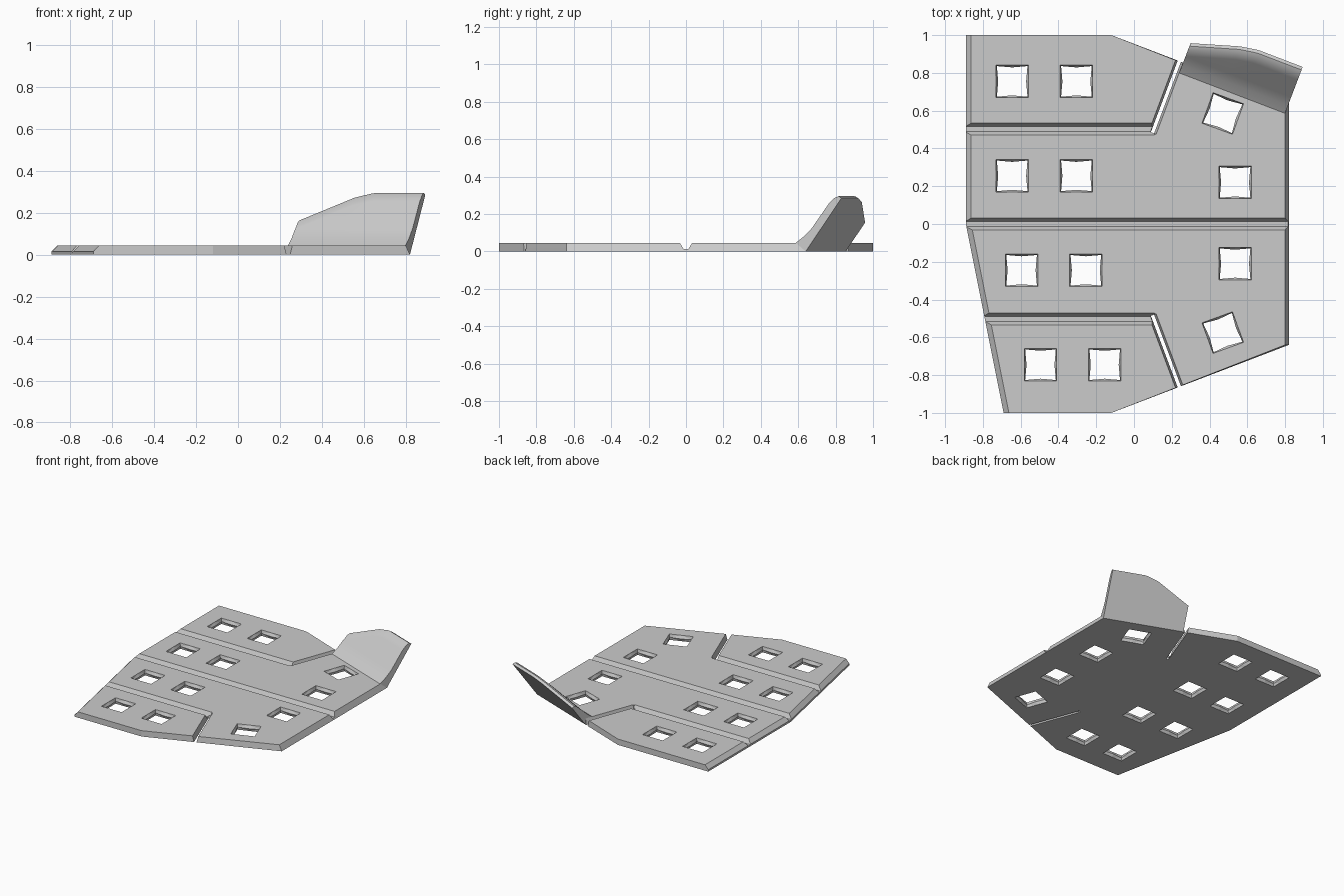
import bpy, bmesh, math
from mathutils import Vector, Matrix

if "Cube" in bpy.data.objects:
    bpy.data.objects.remove(bpy.data.objects["Cube"])

T = 0.045  # plate thickness

grey = bpy.data.materials.new("mid grey")
grey.diffuse_color = (0.6, 0.6, 0.6, 1)
grey.use_nodes = True
grey.node_tree.nodes["Principled BSDF"].inputs["Base Color"].default_value = grey.diffuse_color


def loft(name, rings):
    """Closed solid skinned through rings of equal point count."""
    bm = bmesh.new()
    vs = [[bm.verts.new(p) for p in r] for r in rings]
    n = len(rings[0])
    for a, b in zip(vs, vs[1:]):
        for i in range(n):
            j = (i + 1) % n
            bm.faces.new((a[i], a[j], b[j], b[i]))
    bm.faces.new(vs[0])
    bm.faces.new(vs[-1])
    bmesh.ops.recalc_face_normals(bm, faces=bm.faces)
    me = bpy.data.meshes.new(name)
    bm.to_mesh(me)
    bm.free()
    ob = bpy.data.objects.new(name, me)
    bpy.context.collection.objects.link(ob)
    me.materials.append(grey)
    return ob


def channel(p, q, w0, w1, z0):
    """Trapezoid cutter running from p to q: half width w0 at z0, w1 at the plate top."""
    p, q = Vector((*p, 0)), Vector((*q, 0))
    d = (q - p).normalized()
    side = Vector((d.y, -d.x, 0))
    k = (w1 - w0) / (T - z0)
    lo, hi = z0, T + 0.02
    prof = [(-(w0), lo), (w0, lo), (w0 + k * (hi - lo), hi), (-(w0 + k * (hi - lo)), hi)]
    return loft("channel_cutter", [[c + side * s + Vector((0, 0, z)) for s, z in prof] for c in (p, q)])


def hole(x, y, deg):
    """Square hole cutter whose walls bulge slightly inward at mid height."""
    m = Matrix.Translation((x, y, 0)) @ Matrix.Rotation(math.radians(deg), 4, 'Z')

    def ring(z, corner, mid):
        pts = []
        for i in range(4):
            r = Matrix.Rotation(i * math.pi / 2, 4, 'Z')
            pts += [m @ r @ Vector((corner, corner, z)), m @ r @ Vector((0, mid, z))]
        return pts
    ob = loft("hole_cutter", [ring(-0.02, .085, .085), ring(0, .085, .085), ring(.022, .081, .074),
                              ring(T, .086, .086), ring(T + .02, .086, .086)])
    bm = bmesh.new()
    bm.from_mesh(ob.data)
    bmesh.ops.triangulate(bm, faces=bm.faces)
    bm.to_mesh(ob.data)
    bm.free()
    return ob


# plate: outline with per-point top inset for the bevelled left and right ends
outline = [(-.89, 1, .028), (-.12, 1, 0), (.82, .64, -.02), (.82, -.64, -.02),
           (-.12, -1, 0), (-.69, -1, .028), (-.89, 0, .028)]
plate = loft("plate", [
    [(x, y, 0) for x, y, e in outline],
    [(x + min(e, 0) / 3, y, .015) for x, y, e in outline],
    [(x + e, y, T) for x, y, e in outline]])

# grooves, slots and holes
cutters = [channel((-1, 0), (1, 0), .013, .032, .012)]
for s in (1, -1):
    cutters.append(channel((-1, s * .502), (.108, s * .502), .013, .032, .012))
    u = Vector((.351, s * .936))
    c = Vector((.24, s * .862))
    cutters.append(channel(c - u * .405, c + u * .1, .0065, .021, -.01))
for x, y in ((-.645, .755), (-.645, .255), (-.595, -.245), (-.495, -.745)):
    cutters += [hole(x, y, 0), hole(x + .34, y, 0)]
for s in (1, -1):
    cutters += [hole(.535, .005 + s * .215, 0), hole(.47, .005 + s * .58, -20 * s)]

bpy.context.view_layer.objects.active = plate
for c in cutters:
    mod = plate.modifiers.new("cut", 'BOOLEAN')
    mod.operation = 'DIFFERENCE'
    mod.solver = 'EXACT'
    mod.object = c
    bpy.ops.object.modifier_apply(modifier=mod.name)
    bpy.data.objects.remove(c)

# raised flap: profile (outward, z) swept along the folded edge, top trimmed at the left corner
root = [(0, 0), (-.058, T), (-.012, .079), (.034, .123)]
tip = [(.131, .254), (.165, .286), (.188, .295), (.205, .285)]
a, b = Vector((.26, .854, 0)), Vector((.82, .64, 0))
out = Vector((.357, .934, 0))
rings = []
for t, f in ((0, .54), (.42, .92), (.56, .99), (.6, 1), (1, 1)):
    prof = root + [(o - (1 - f) * .205, z - (1 - f) * .285) for o, z in tip]
    rings.append([a.lerp(b, t) + out * o + Vector((0, 0, z)) for o, z in prof])
flap = loft("raised_flap", rings)
bpy.ops.object.select_all(action='DESELECT')
flap.select_set(True)
bpy.context.view_layer.objects.active = flap
bpy.ops.object.shade_smooth_by_angle(angle=math.radians(30))
